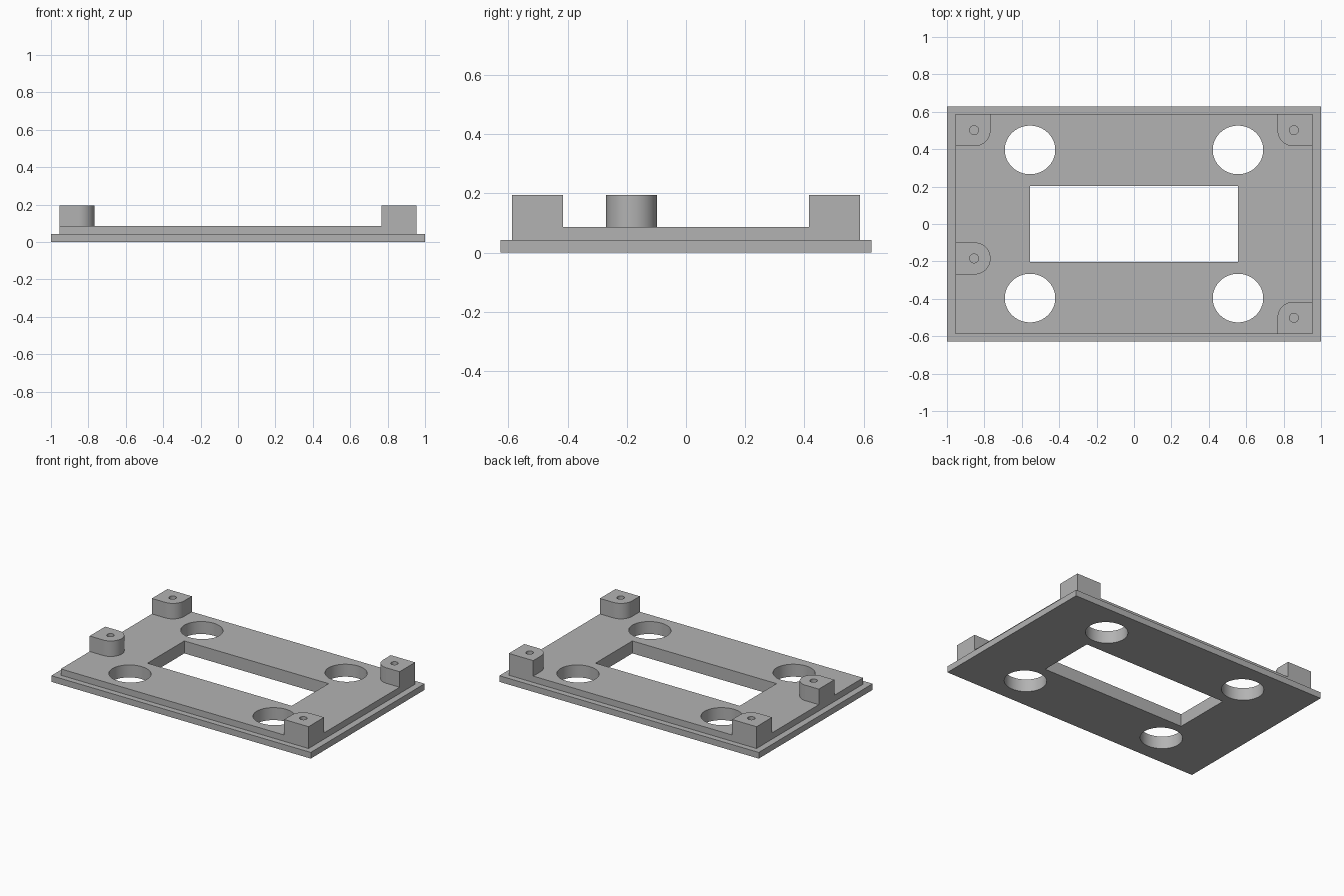
import bpy
import bmesh
from math import cos, sin, pi, radians

cube = bpy.data.objects.get("Cube")
if cube:
    bpy.data.objects.remove(cube, do_unlink=True)

grey = bpy.data.materials.new("plain grey")
grey.use_nodes = True
colour = (0.45, 0.45, 0.45, 1)
grey.diffuse_color = colour
grey.node_tree.nodes["Principled BSDF"].inputs["Base Color"].default_value = colour

BASE_TOP, PANEL_TOP, POST_TOP = 0.043, 0.087, 0.195
PANEL_X, PANEL_Y = 0.955, 0.587
POST_W, POST_D, ROUND = 0.188, 0.171, 0.085


def arc(cx, cy, rx, ry, start, end, steps):
    angles = [radians(start + (end - start) * i / steps) for i in range(steps + 1)]
    return [(cx + rx * cos(a), cy + ry * sin(a)) for a in angles]


def rectangle(hx, hy):
    return [(-hx, -hy), (hx, -hy), (hx, hy), (-hx, hy)]


def ellipse(cx, cy, rx, ry, steps):
    return arc(cx, cy, rx, ry, 0, 360, steps)[:-1]


def prism(name, outline, bottom, top):
    """Upright solid with the given outline."""
    bm = bmesh.new()
    face = bm.faces.new([bm.verts.new((x, y, bottom)) for x, y in outline])
    moved = bmesh.ops.extrude_face_region(bm, geom=[face])["geom"]
    verts = [v for v in moved if isinstance(v, bmesh.types.BMVert)]
    bmesh.ops.translate(bm, verts=verts, vec=(0, 0, top - bottom))
    bmesh.ops.recalc_face_normals(bm, faces=bm.faces)
    mesh = bpy.data.meshes.new(name)
    bm.to_mesh(mesh)
    bm.free()
    mesh.materials.append(grey)
    obj = bpy.data.objects.new(name, mesh)
    bpy.context.collection.objects.link(obj)
    return obj


def combine(target, other, operation):
    """Apply a boolean and discard the second solid."""
    mod = target.modifiers.new(operation, "BOOLEAN")
    mod.operation, mod.object, mod.solver = operation, other, "EXACT"
    bpy.ops.object.select_all(action="DESELECT")
    bpy.context.view_layer.objects.active = target
    target.select_set(True)
    bpy.ops.object.modifier_apply(modifier=mod.name)
    bpy.data.objects.remove(other, do_unlink=True)


def post_outline(side, y, round_low, round_high):
    """Flat against the panel's side edge, rounded at chosen inner corners."""
    w, low, high = POST_W, y - POST_D / 2, y + POST_D / 2
    pts = [(0, high), (0, low)]
    pts += arc(w - ROUND, low + ROUND, ROUND, ROUND, -90, 0, 12) if round_low else [(w, low)]
    pts += arc(w - ROUND, high - ROUND, ROUND, ROUND, 0, 90, 12) if round_high else [(w, high)]
    return [(side * (PANEL_X - px), py) for px, py in pts]


# Stepped plate
plate = prism("mounting_plate", rectangle(1, 0.627), 0, BASE_TOP)
combine(plate, prism("raised_panel", rectangle(PANEL_X, PANEL_Y), 0.02, PANEL_TOP), "UNION")

# Posts: three corners and one part way along the right side
corner_y = PANEL_Y - POST_D / 2
posts = [(-1, corner_y, True, False), (1, corner_y, True, False),
         (1, -corner_y, False, True), (-1, -0.184, True, True)]
for side, y, low, high in posts:
    combine(plate, prism("post", post_outline(side, y, low, high), 0.06, POST_TOP), "UNION")
    hole = ellipse(side * 0.855, y, 0.024, 0.024, 24)
    combine(plate, prism("screw_hole", hole, PANEL_TOP, 0.3), "DIFFERENCE")

# Central window and four round openings
combine(plate, prism("window", rectangle(0.556, 0.203), -0.1, 0.3), "DIFFERENCE")
for sx in (-1, 1):
    for sy in (-1, 1):
        opening = ellipse(sx * 0.556, sy * 0.396, 0.135, 0.13, 64)
        combine(plate, prism("round_opening", opening, -0.1, 0.3), "DIFFERENCE")

bpy.ops.object.select_all(action="DESELECT")
plate.select_set(True)
bpy.context.view_layer.objects.active = plate
bpy.ops.object.shade_smooth_by_angle(angle=pi / 6)
